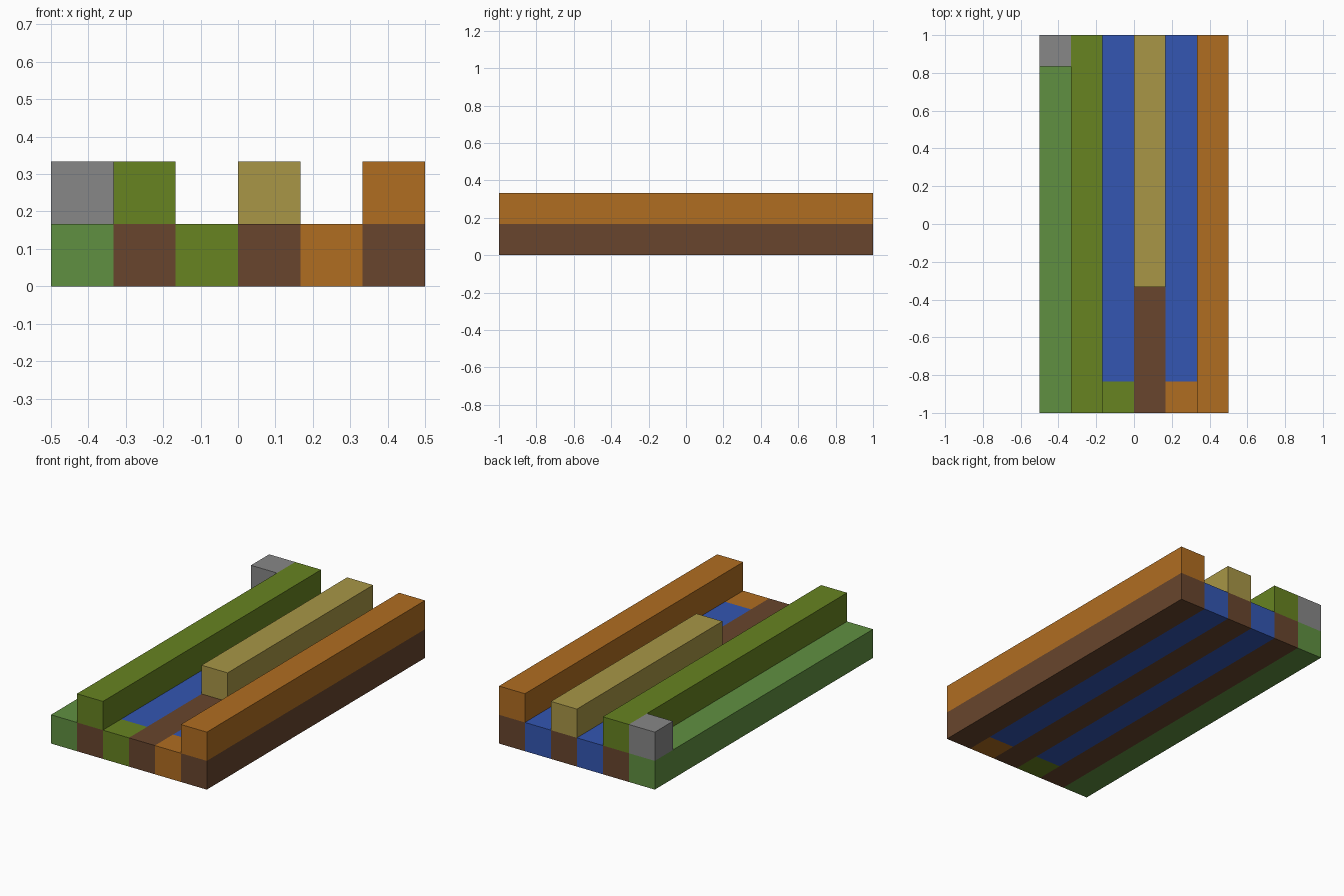
import bpy
import bmesh
from mathutils import Vector

cube = bpy.data.objects.get("Cube")
if cube:
    bpy.data.objects.remove(cube, do_unlink=True)

U = 1 / 6  # side of one grid cell


def linear(c):
    c /= 255
    return c / 12.92 if c <= 0.04045 else ((c + 0.055) / 1.055) ** 2.4


def material(name, r, g, b):
    mat = bpy.data.materials.new(name)
    color = (linear(r), linear(g), linear(b), 1)
    mat.use_nodes = True
    mat.diffuse_color = color
    bsdf = next(n for n in mat.node_tree.nodes if n.type == "BSDF_PRINCIPLED")
    bsdf.inputs["Base Color"].default_value = color
    return mat


leaf = material("leaf green", 96, 144, 65)
olive = material("olive green", 103, 131, 33)
blue = material("water blue", 51, 86, 178)
sand = material("sand", 168, 150, 70)
brown = material("earth brown", 104, 69, 45)
orange = material("orange", 176, 109, 33)
gray = material("stone gray", 135, 135, 135)


def beam(name, mat, column, layer, start=0, end=12):
    """One-cell-wide beam; start and end are cells counted from the front."""
    size = Vector((U, (end - start) * U, U))
    center = Vector(((column - 2.5) * U, (start + end) * U / 2 - 1, (layer + 0.5) * U))
    bm = bmesh.new()
    bmesh.ops.create_cube(bm, size=1)
    bmesh.ops.scale(bm, vec=size, verts=bm.verts)
    mesh = bpy.data.meshes.new(name)
    bm.to_mesh(mesh)
    bm.free()
    mesh.materials.append(mat)
    obj = bpy.data.objects.new(name, mesh)
    obj.location = center
    bpy.context.collection.objects.link(obj)


# Ground layer
beam("grass_strip", leaf, 0, 0)
for name, column in (("right", 1), ("middle", 3), ("left", 5)):
    beam(name + "_earth_bank", brown, column, 0)

# Water channels with an end block at the front
for name, column, mat in (("right", 2, olive), ("left", 4, orange)):
    beam(name + "_channel_end", mat, column, 0, 0, 1)
    beam(name + "_water_channel", blue, column, 0, 1, 12)

# Raised layer
beam("stone_block", gray, 0, 1, 11, 12)
beam("right_wall", olive, 1, 1)
beam("middle_wall", sand, 3, 1, 4, 12)
beam("left_wall", orange, 5, 1)
